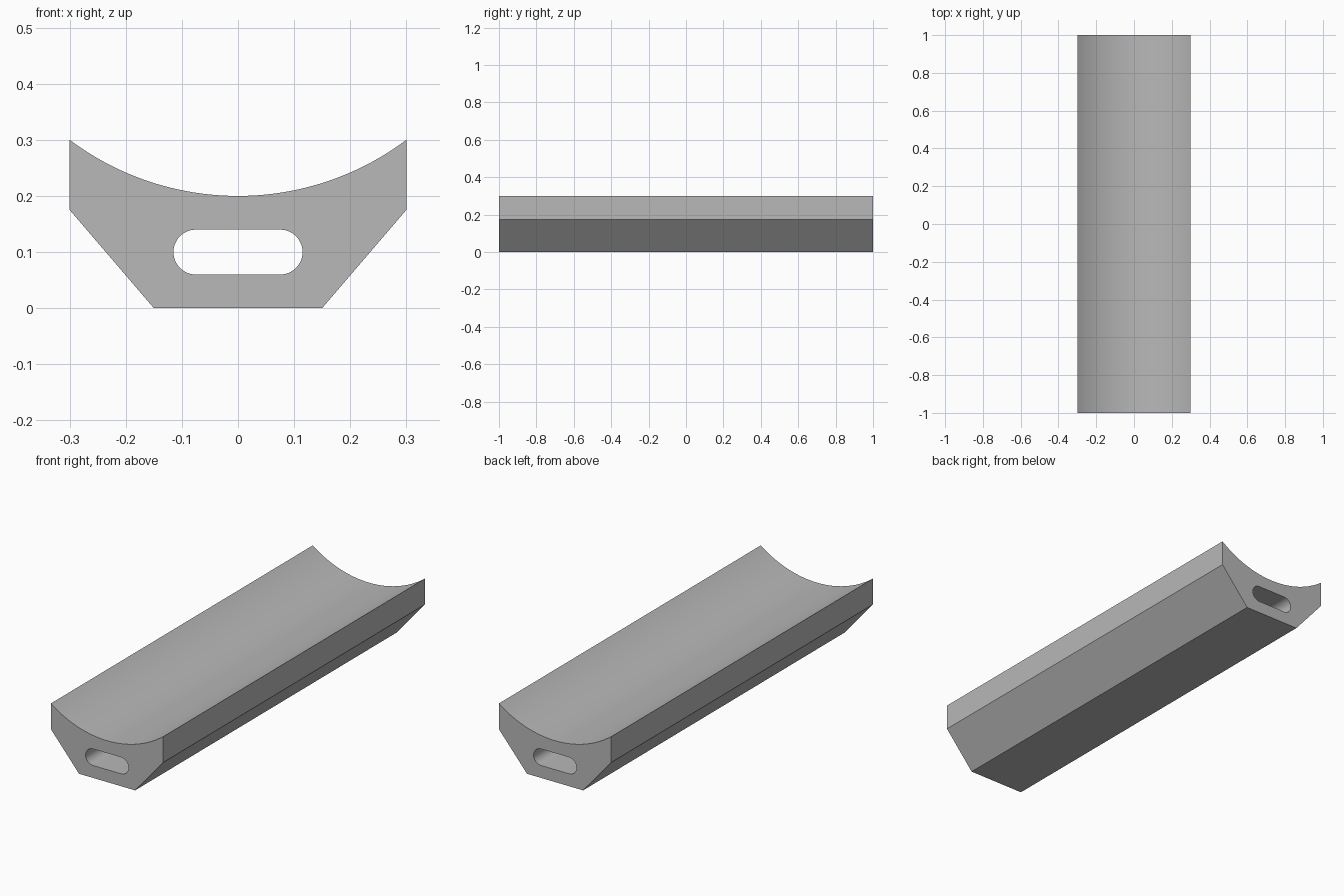
import bpy, bmesh, math

cube = bpy.data.objects.get("Cube")
if cube:
    bpy.data.objects.remove(cube, do_unlink=True)

HALF_LENGTH = 1.0


def arc(cx, cz, radius, start, end, steps):
    """Points on a circular arc in the x-z plane, angles in radians."""
    angles = [start + (end - start) * i / steps for i in range(steps + 1)]
    return [(cx + radius * math.cos(a), cz + radius * math.sin(a)) for a in angles]


# Outer section: flat base, sloped flanks, upright sides and a concave top
swing = math.asin(0.3 / 0.5)
outline = [(-0.15, 0), (0.15, 0), (0.3, 0.175)]
outline += arc(0, 0.7, 0.5, -math.pi / 2 + swing, -math.pi / 2 - swing, 48)
outline += [(-0.3, 0.175)]

# Rounded slot running through the whole length
quarter = math.pi / 2
slot = arc(0.075, 0.1, 0.04, -quarter, quarter, 24)
slot += arc(-0.075, 0.1, 0.04, quarter, 3 * quarter, 24)

# Walls along the length, one strip of quads per loop
bm = bmesh.new()
ends = ([], [])
for loop in (outline, slot):
    front, back = ([bm.verts.new((x, y, z)) for x, z in loop]
                   for y in (-HALF_LENGTH, HALF_LENGTH))
    for i in range(len(loop)):
        j = (i + 1) % len(loop)
        bm.faces.new((front[i], front[j], back[j], back[i]))
    for end, ring in zip(ends, (front, back)):
        end += [bm.edges.get((ring[i - 1], ring[i])) for i in range(len(ring))]

# End caps with the slot left open
for end, side in zip(ends, (-1, 1)):
    bmesh.ops.triangle_fill(bm, edges=end, use_beauty=True, normal=(0, side, 0))
bmesh.ops.recalc_face_normals(bm, faces=bm.faces)

mesh = bpy.data.meshes.new("cradle_block")
bm.to_mesh(mesh)
bm.free()
block = bpy.data.objects.new("cradle_block", mesh)
bpy.context.collection.objects.link(block)

# Plain grey finish
grey = bpy.data.materials.new("plain_grey")
grey.use_nodes = True
colour = (0.48, 0.48, 0.48, 1)
grey.diffuse_color = colour
grey.node_tree.nodes["Principled BSDF"].inputs["Base Color"].default_value = colour
mesh.materials.append(grey)

# Smooth curves, crisp corners
bpy.ops.object.select_all(action="DESELECT")
block.select_set(True)
bpy.context.view_layer.objects.active = block
bpy.ops.object.shade_smooth_by_angle(angle=math.radians(30))
